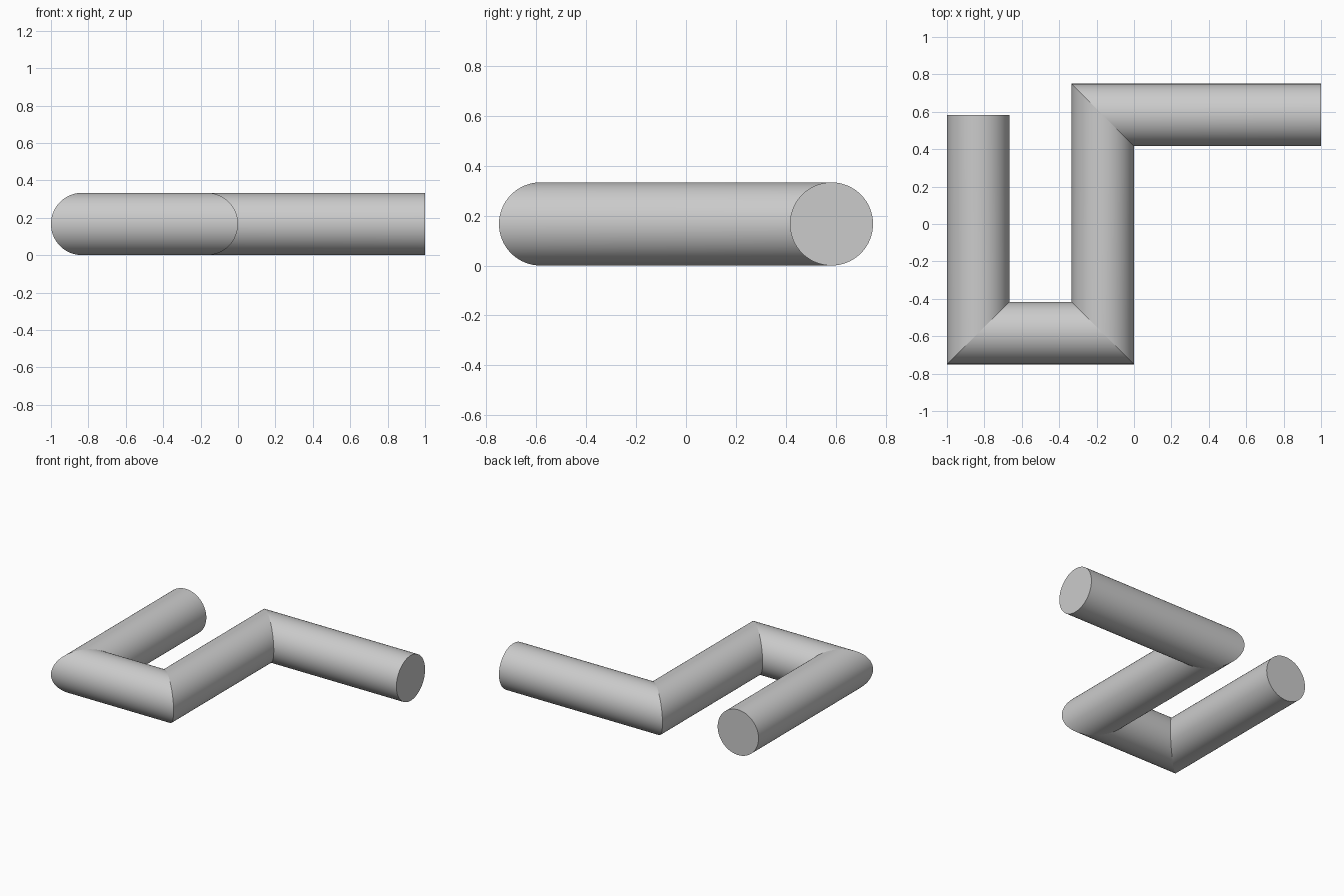
import bpy, bmesh
from math import cos, sin, tau
from mathutils import Vector

if "Cube" in bpy.data.objects:
    bpy.data.objects.remove(bpy.data.objects["Cube"])

R = 1 / 6          # rod radius
SIDES = 96
A, B = 5 / 6, 7 / 12
PATH = [Vector(p) for p in
        [(-A, B, R), (-A, -B, R), (-R, -B, R), (-R, B, R), (1, B, R)]]
UP = Vector((0, 0, 1))

# sideways normal of each straight run
normals = [UP.cross((q - p).normalized()) for p, q in zip(PATH, PATH[1:])]

bm = bmesh.new()


def ring(point, side):
    """Circle (or stretched mitre ellipse) of vertices across the rod."""
    return [bm.verts.new(point + side * R * cos(tau * i / SIDES)
                         + UP * R * sin(tau * i / SIDES)) for i in range(SIDES)]


# plain rings at the ends, mitred rings at the right-angle corners
sides = [normals[0]] + [a + b for a, b in zip(normals, normals[1:])] + [normals[-1]]
rings = [ring(p, s) for p, s in zip(PATH, sides)]

# rod walls
for r1, r2 in zip(rings, rings[1:]):
    for i in range(SIDES):
        j = (i + 1) % SIDES
        bm.faces.new((r1[i], r1[j], r2[j], r2[i])).smooth = True

# flat end caps
bm.faces.new(rings[0])
bm.faces.new(rings[-1])
bmesh.ops.recalc_face_normals(bm, faces=bm.faces)

# crisp mitre seams and cap rims
for r in rings:
    for i in range(SIDES):
        bm.edges.get((r[i], r[(i + 1) % SIDES])).smooth = False

mesh = bpy.data.meshes.new("bent_rod")
bm.to_mesh(mesh)
bm.free()
bpy.context.collection.objects.link(bpy.data.objects.new("bent_rod", mesh))
